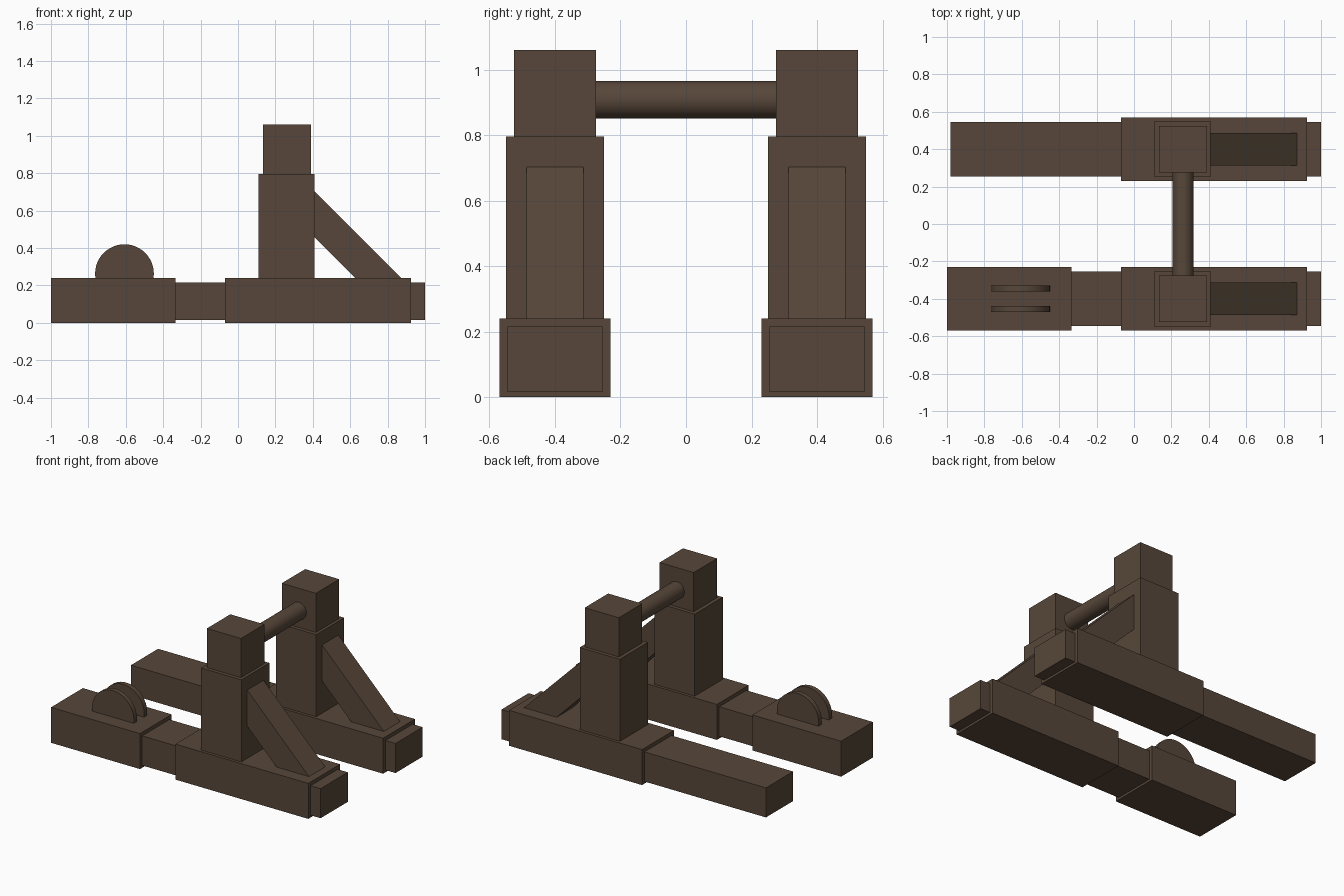
import bpy, bmesh, math

if "Cube" in bpy.data.objects:
    bpy.data.objects.remove(bpy.data.objects["Cube"])

wood = bpy.data.materials.new("dark_wood")
wood.diffuse_color = (0.095, 0.062, 0.041, 1)
wood.use_nodes = True
wood.node_tree.nodes["Principled BSDF"].inputs["Base Color"].default_value = wood.diffuse_color


def finish(name, bm, smooth=False):
    bmesh.ops.recalc_face_normals(bm, faces=bm.faces)
    mesh = bpy.data.meshes.new(name)
    bm.to_mesh(mesh)
    bm.free()
    mesh.materials.append(wood)
    obj = bpy.data.objects.new(name, mesh)
    bpy.context.collection.objects.link(obj)
    if smooth:
        bpy.ops.object.select_all(action='DESELECT')
        obj.select_set(True)
        bpy.context.view_layer.objects.active = obj
        bpy.ops.object.shade_smooth_by_angle(angle=math.radians(35))
    return obj


def prism(name, profile, y0, y1):
    """Extrude an (x, z) profile from y0 to y1."""
    bm = bmesh.new()
    face = bm.faces.new([bm.verts.new((x, y0, z)) for x, z in profile])
    out = bmesh.ops.extrude_face_region(bm, geom=[face])
    verts = [v for v in out["geom"] if isinstance(v, bmesh.types.BMVert)]
    bmesh.ops.translate(bm, verts=verts, vec=(0, y1 - y0, 0))
    return finish(name, bm)


def box(name, x0, x1, y0, y1, z0, z1):
    return prism(name, [(x0, z0), (x1, z0), (x1, z1), (x0, z1)], y0, y1)


def rod(name, x, z, r, y0, y1, sides=48):
    pts = [(x + r * math.cos(2 * math.pi * i / sides),
            z + r * math.sin(2 * math.pi * i / sides)) for i in range(sides)]
    obj = prism(name, pts, y0, y1)
    bpy.ops.object.select_all(action='DESELECT')
    obj.select_set(True)
    bpy.context.view_layer.objects.active = obj
    bpy.ops.object.shade_smooth_by_angle(angle=math.radians(35))
    return obj


# Two matching side frames
for side, y in (("front", -0.4), ("back", 0.4)):
    box(side + "_rail", -0.98, 1.0, y - 0.145, y + 0.145, 0.015, 0.215)
    box(side + "_base_sleeve", -0.07, 0.925, y - 0.17, y + 0.17, 0, 0.24)
    box(side + "_post", 0.11, 0.41, y - 0.15, y + 0.15, 0.22, 0.795)
    box(side + "_post_head", 0.135, 0.39, y - 0.125, y + 0.125, 0.78, 1.06)
    # diagonal brace, ends sunk into post and sleeve
    prism(side + "_brace", [(0.39, 0.722), (0.39, 0.478), (0.638, 0.23), (0.882, 0.23)],
          y - 0.087, y + 0.087)

# Cross axle between the post heads
rod("axle", 0.262, 0.908, 0.057, -0.285, 0.285)

# End sleeve on the front rail with a pair of wheel cheeks
box("front_end_sleeve", -1.0, -0.335, -0.57, -0.23, 0, 0.24)
for name, y0 in (("outer_cheek", -0.47), ("inner_cheek", -0.36)):
    rod(name, -0.607, 0.263, 0.157, y0, y0 + 0.032)
